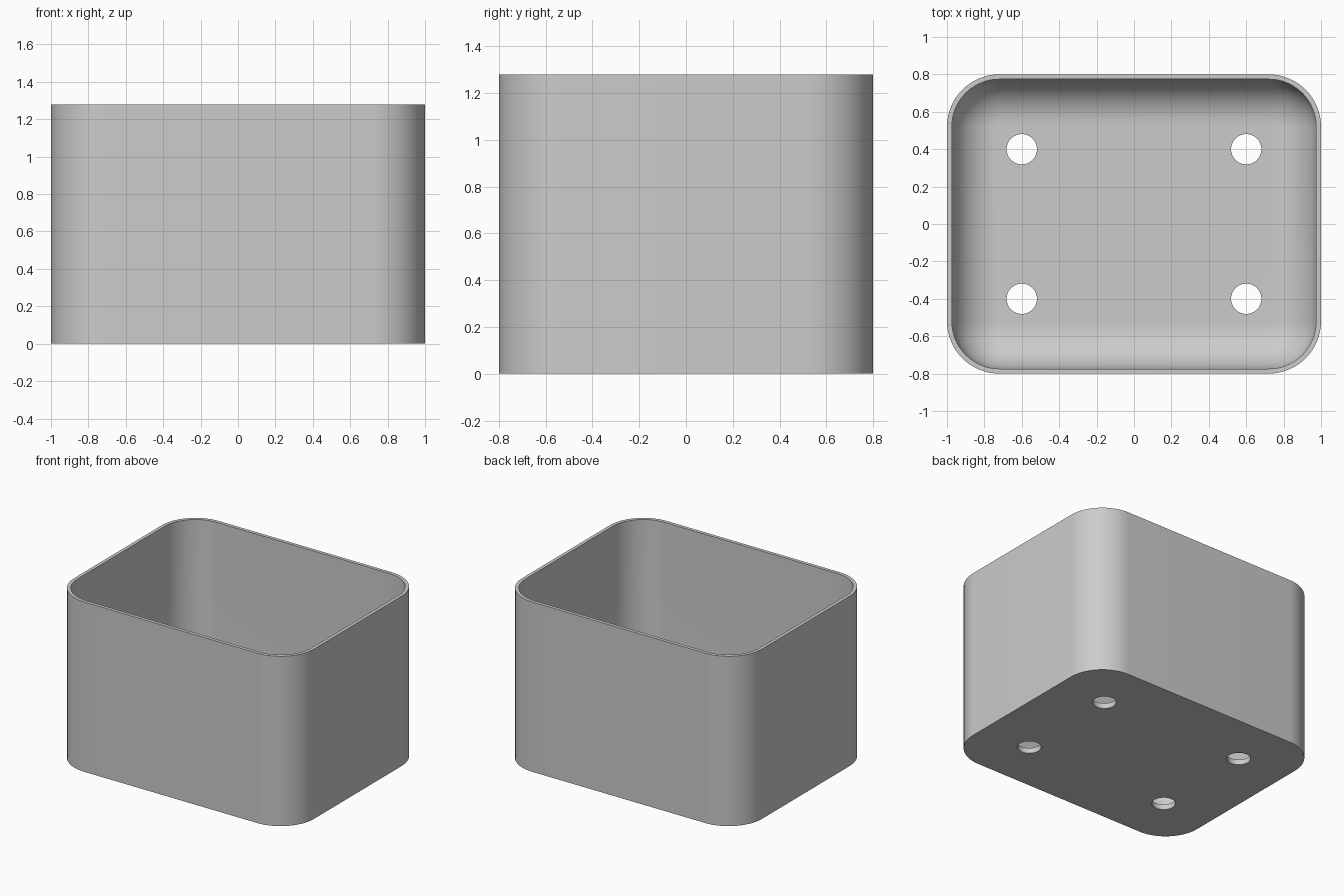
import bpy, bmesh, math
from mathutils import Matrix

cube = bpy.data.objects.get("Cube")
if cube:
    bpy.data.objects.remove(cube, do_unlink=True)

HALF_X, HALF_Y, HEIGHT = 1.0, 0.8, 1.28
CORNER, WALL, FLOOR, FILLET = 0.28, 0.026, 0.04, 0.24
STEPS = 16

grey = bpy.data.materials.new("plain_grey")
grey.use_nodes = True
colour = (0.6, 0.6, 0.6, 1)
grey.diffuse_color = colour
grey.node_tree.nodes["Principled BSDF"].inputs["Base Color"].default_value = colour


def make_object(name, bm):
    bmesh.ops.recalc_face_normals(bm, faces=bm.faces)
    mesh = bpy.data.meshes.new(name)
    bm.to_mesh(mesh)
    bm.free()
    mesh.materials.append(grey)
    obj = bpy.data.objects.new(name, mesh)
    bpy.context.collection.objects.link(obj)
    return obj


def rounded_ring(bm, inset, z):
    """Rounded rectangle of vertices, moved inwards by inset."""
    ring = []
    for corner, (sx, sy) in enumerate([(1, 1), (-1, 1), (-1, -1), (1, -1)]):
        for i in range(STEPS + 1):
            a = (corner + i / STEPS) * math.pi / 2
            r = CORNER - inset
            ring.append(bm.verts.new((sx * (HALF_X - CORNER) + r * math.cos(a),
                                      sy * (HALF_Y - CORNER) + r * math.sin(a), z)))
    return ring


# Container: outer wall, rim, inner wall and rounded inner floor edge
profile = [(0, 0), (0, HEIGHT), (WALL, HEIGHT)]
for i in range(STEPS + 1):
    a = i / STEPS * math.pi / 2
    profile.append((WALL + FILLET * (1 - math.cos(a)),
                    FLOOR + FILLET * (1 - math.sin(a))))
bm = bmesh.new()
rings = [rounded_ring(bm, inset, z) for inset, z in profile]
for low, high in zip(rings, rings[1:]):
    for i in range(len(low)):
        j = (i + 1) % len(low)
        bm.faces.new((low[i], low[j], high[j], high[i]))
bm.faces.new(rings[0])
bm.faces.new(rings[-1])
box = make_object("container", bm)

# Four drain holes through the floor
bm = bmesh.new()
for x in (-0.6, 0.6):
    for y in (-0.4, 0.4):
        bmesh.ops.create_cone(bm, cap_ends=True, segments=48, radius1=0.081,
                              radius2=0.081, depth=0.3,
                              matrix=Matrix.Translation((x, y, 0)))
cutter = make_object("drain_hole_cutter", bm)
cutter.hide_render = True

cut = box.modifiers.new("drain_holes", 'BOOLEAN')
cut.operation = 'DIFFERENCE'
cut.solver = 'EXACT'
cut.object = cutter
bpy.ops.object.select_all(action='DESELECT')
box.select_set(True)
bpy.context.view_layer.objects.active = box
bpy.ops.object.modifier_apply(modifier=cut.name)
bpy.data.objects.remove(cutter, do_unlink=True)
bpy.ops.object.shade_smooth_by_angle(angle=math.radians(30))
